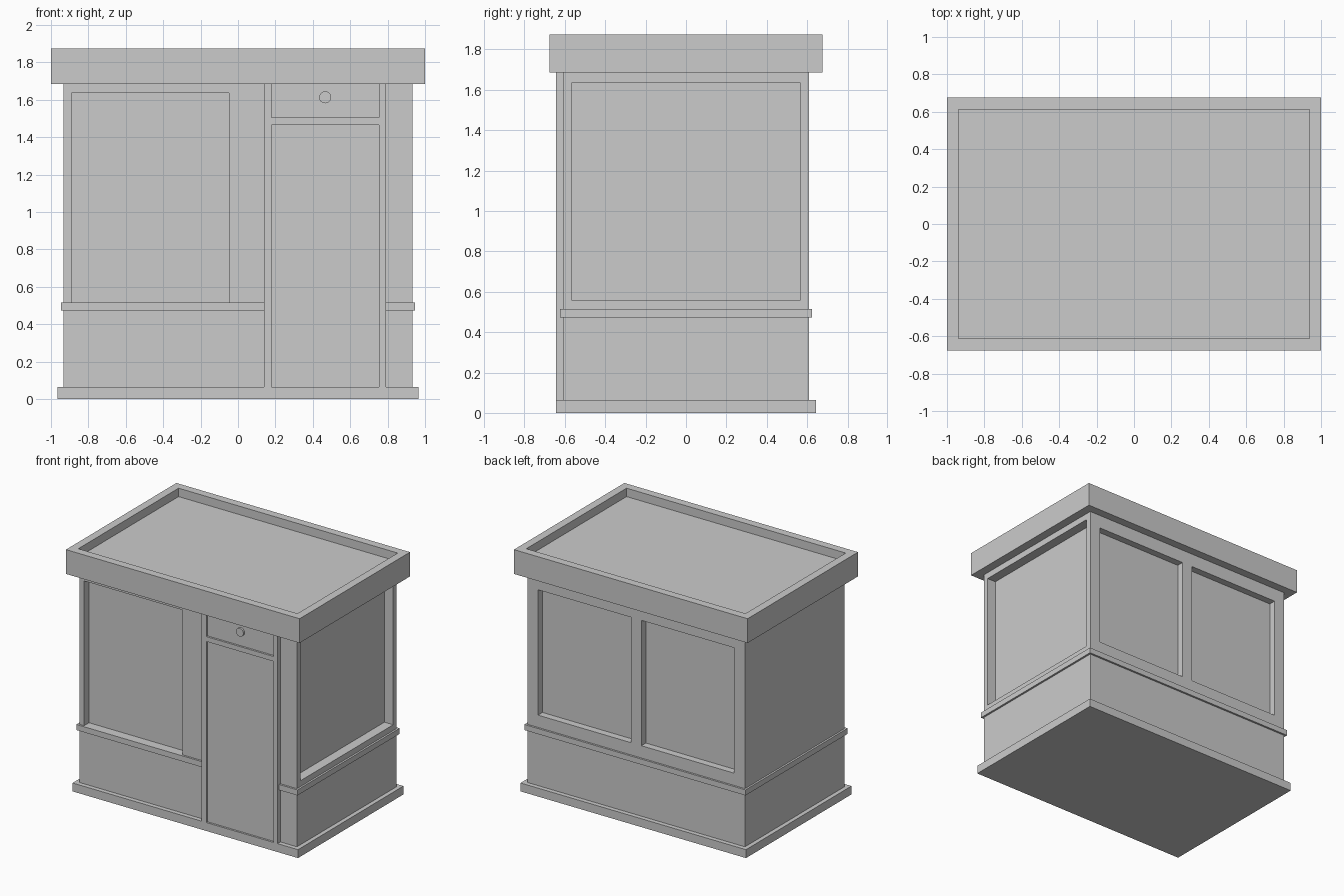
import bpy

if "Cube" in bpy.data.objects:
    bpy.data.objects.remove(bpy.data.objects["Cube"])


def box(name, x, y, z):
    """Box from (min, max) ranges on each axis."""
    bpy.ops.mesh.primitive_cube_add(size=1)
    ob = bpy.context.object
    ob.name = name
    for v in ob.data.vertices:
        for i, (lo, hi) in enumerate((x, y, z)):
            v.co[i] = lo if v.co[i] < 0 else hi
    return ob


def cut(target, name, x, y, z):
    """Carve a box-shaped recess out of target."""
    cutter = box(name, x, y, z)
    cutter.hide_render = True
    mod = target.modifiers.new(name, 'BOOLEAN')
    mod.operation = 'DIFFERENCE'
    mod.solver = 'EXACT'
    mod.object = cutter
    bpy.context.view_layer.objects.active = target
    bpy.ops.object.modifier_apply(modifier=mod.name)
    bpy.data.objects.remove(cutter)


# Plinth
box("base", (-0.965, 0.965), (-0.645, 0.645), (0, 0.065))

# Walls with recessed windows
walls = box("walls", (-0.932, 0.932), (-0.61, 0.61), (0.065, 1.685))
cut(walls, "front_window", (-0.89, -0.048), (-0.8, -0.55), (0.51, 1.635))
cut(walls, "side_window", (0.857, 1.1), (-0.567, 0.567), (0.56, 1.635))
for s in (-1, 1):
    a, b = sorted((s * 0.045, s * 0.84))
    cut(walls, "back_window", (a, b), (0.555, 0.8), (0.61, 1.58))

# Ledge running round the walls
box("ledge", (-0.947, 0.947), (-0.625, 0.625), (0.472, 0.515))

# Door frame: two jambs and a crossbar
for side, x in (("left", (0.14, 0.18)), ("right", (0.755, 0.79))):
    box("door_jamb_" + side, x, (-0.645, -0.6), (0.065, 1.685))
box("door_crossbar", (0.18, 0.755), (-0.645, -0.6), (1.466, 1.504))

# Door and the panel above it
box("door", (0.18, 0.755), (-0.63, -0.6), (0.065, 1.466))
box("door_top_panel", (0.18, 0.755), (-0.63, -0.6), (1.504, 1.685))

# Round lamp above the door
bpy.ops.mesh.primitive_cylinder_add(vertices=32, radius=0.032, depth=0.025,
                                    location=(0.466, -0.6325, 1.613),
                                    rotation=(1.570796, 0, 0))
bpy.context.object.name = "door_lamp"
bpy.ops.object.shade_smooth_by_angle()

# Overhanging roof with a sunken top
roof = box("roof", (-1, 1), (-0.675, 0.675), (1.685, 1.873))
cut(roof, "roof_recess", (-0.938, 0.938), (-0.613, 0.613), (1.808, 2.0))
